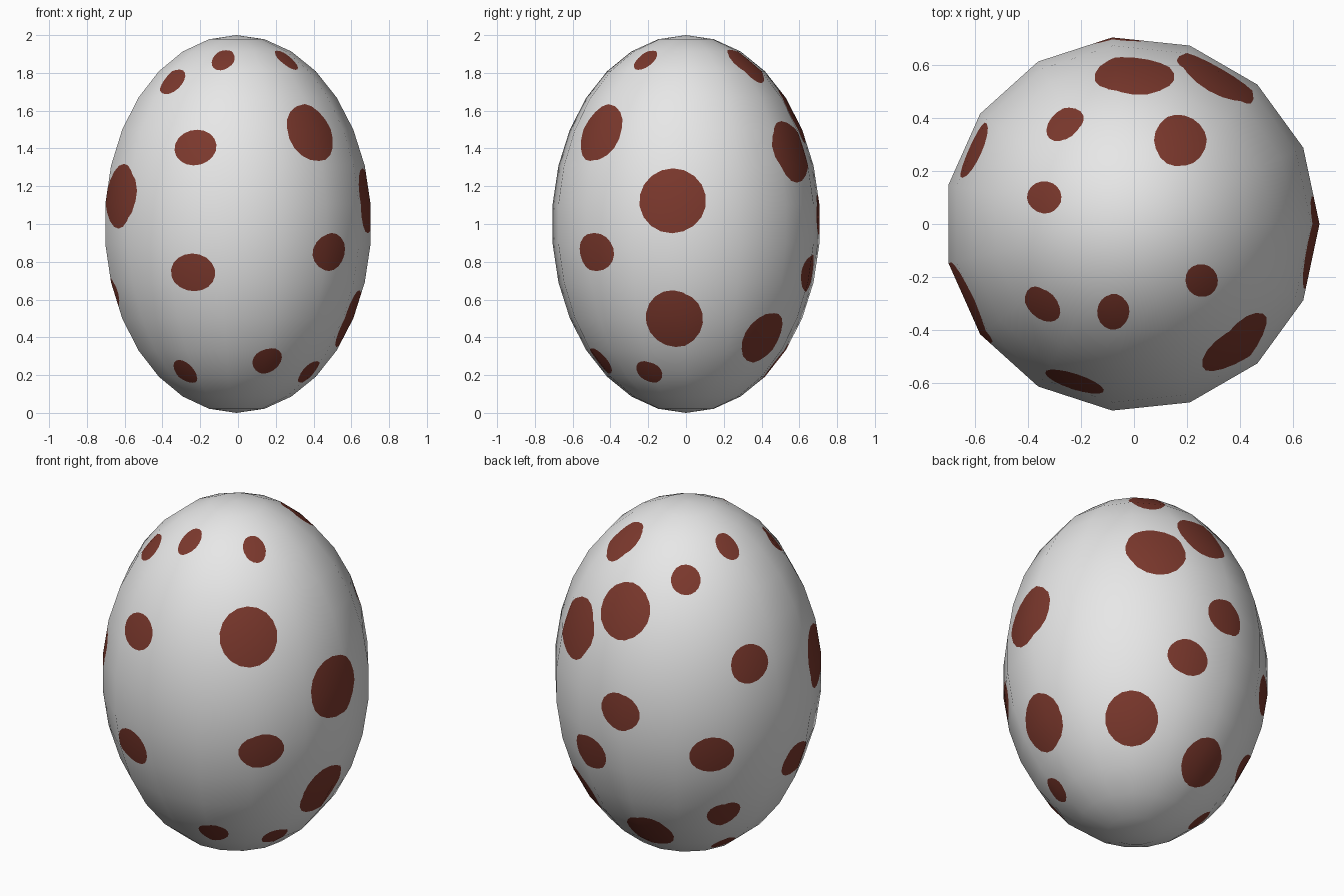
import bpy
import bmesh
from math import sin, cos, pi, radians, sqrt, atan2
from mathutils import Vector, Matrix

RADIUS = 0.714                      # half width of the egg before faceting
CENTRE = Vector((-0.008, 0, 1))

# Spots as azimuth in degrees, height, width, length up the shell
SPOTS = [
    # crown
    (-102, 1.875, .12, .17), (-138, 1.76, .155, .165), (-39, 1.875, .12, .16),
    (60, 1.85, .195, .26), (124, 1.76, .155, .165), (163, 1.87, .12, .165),
    # shoulder
    (-49, 1.49, .305, .32), (-110, 1.41, .23, .195), (60, 1.39, .325, .335),
    (89, 1.58, .3, .31), (155, 1.32, .225, .21),
    # waist
    (-154, 1.15, .34, .34), (-6, 1.125, .35, .34), (94, 1.05, .235, .21),
    (-44, .85, .245, .2), (-110, .74, .243, .2), (75, .737, .235, .2), (136, .83, .24, .21),
    # base
    (186, .64, .23, .2), (-6, .49, .3, .32), (48, .39, .28, .296),
    (100, .26, .26, .28), (145, .42, .185, .18), (157, .14, .13, .15),
    (-129, .21, .14, .16), (-70, .27, .16, .167), (-27, .21, .146, .15),
]


def make_material(name, colour):
    mat = bpy.data.materials.new(name)
    mat.use_nodes = True
    mat.diffuse_color = (*colour, 1)
    shader = next(n for n in mat.node_tree.nodes if n.type == 'BSDF_PRINCIPLED')
    shader.inputs["Base Color"].default_value = (*colour, 1)
    shader.inputs["Roughness"].default_value = 0.6
    return mat


def shell_normal(co):
    """Outward normal of the ideal ellipsoid."""
    p = co - CENTRE
    return Vector((p.x / RADIUS**2, p.y / RADIUS**2, p.z)).normalized()


def cut_spot(bm, azimuth, height, width, length, sides=18):
    """Cut an elliptical spot into the shell and colour the faces inside it."""
    a = radians(azimuth)
    r = RADIUS * sqrt(1 - (height - 1) ** 2)
    spot = Vector((CENTRE.x + r * cos(a), r * sin(a), height))
    across = Vector((-sin(a), cos(a), 0))
    up = shell_normal(spot).cross(across)
    reach = max(width, length) / 2 + 0.25
    inside = [f for f in bm.faces if (f.calc_center_median() - spot).length < reach]
    for i in range(sides):
        t = 2 * pi * i / sides
        rim = spot + across * (cos(t) * width / 2) + up * (sin(t) * length / 2)
        normal = (across * (cos(t) / width) + up * (sin(t) / length)).normalized()
        geom = set(inside)
        for f in inside:
            geom.update(f.edges)
            geom.update(f.verts)
        cut = bmesh.ops.bisect_plane(bm, geom=list(geom), dist=1e-5,
                                     plane_co=rim, plane_no=normal)
        inside = [f for f in cut["geom"] if isinstance(f, bmesh.types.BMFace)
                  and (f.calc_center_median() - rim).dot(normal) < 0]
    for f in inside:
        f.material_index = 1


cube = bpy.data.objects.get("Cube")
if cube:
    bpy.data.objects.remove(cube, do_unlink=True)

# Egg shell, turned so that one column of corners lies on +x
bm = bmesh.new()
bmesh.ops.create_uvsphere(bm, u_segments=15, v_segments=15, radius=1)
corner = max(bm.verts, key=lambda v: v.co.xy.length).co
turn = Matrix.Rotation(-atan2(corner.y, corner.x), 4, 'Z')
place = Matrix.Translation(CENTRE) @ Matrix.Diagonal((RADIUS, RADIUS, 1, 1)) @ turn
bmesh.ops.transform(bm, matrix=place, verts=bm.verts)

# Painted spots
for spot in SPOTS:
    cut_spot(bm, *spot)
for face in bm.faces:
    face.smooth = True

mesh = bpy.data.meshes.new("egg_shell")
bm.to_mesh(mesh)
bm.free()
mesh.materials.append(make_material("pale_grey_shell", (0.8, 0.8, 0.8)))
mesh.materials.append(make_material("red_brown_spots", (0.2, 0.04, 0.026)))

# Smooth shading that ignores the spot cuts
mesh.normals_split_custom_set_from_vertices([shell_normal(v.co) for v in mesh.vertices])
egg = bpy.data.objects.new("egg_shell", mesh)
bpy.context.collection.objects.link(egg)
